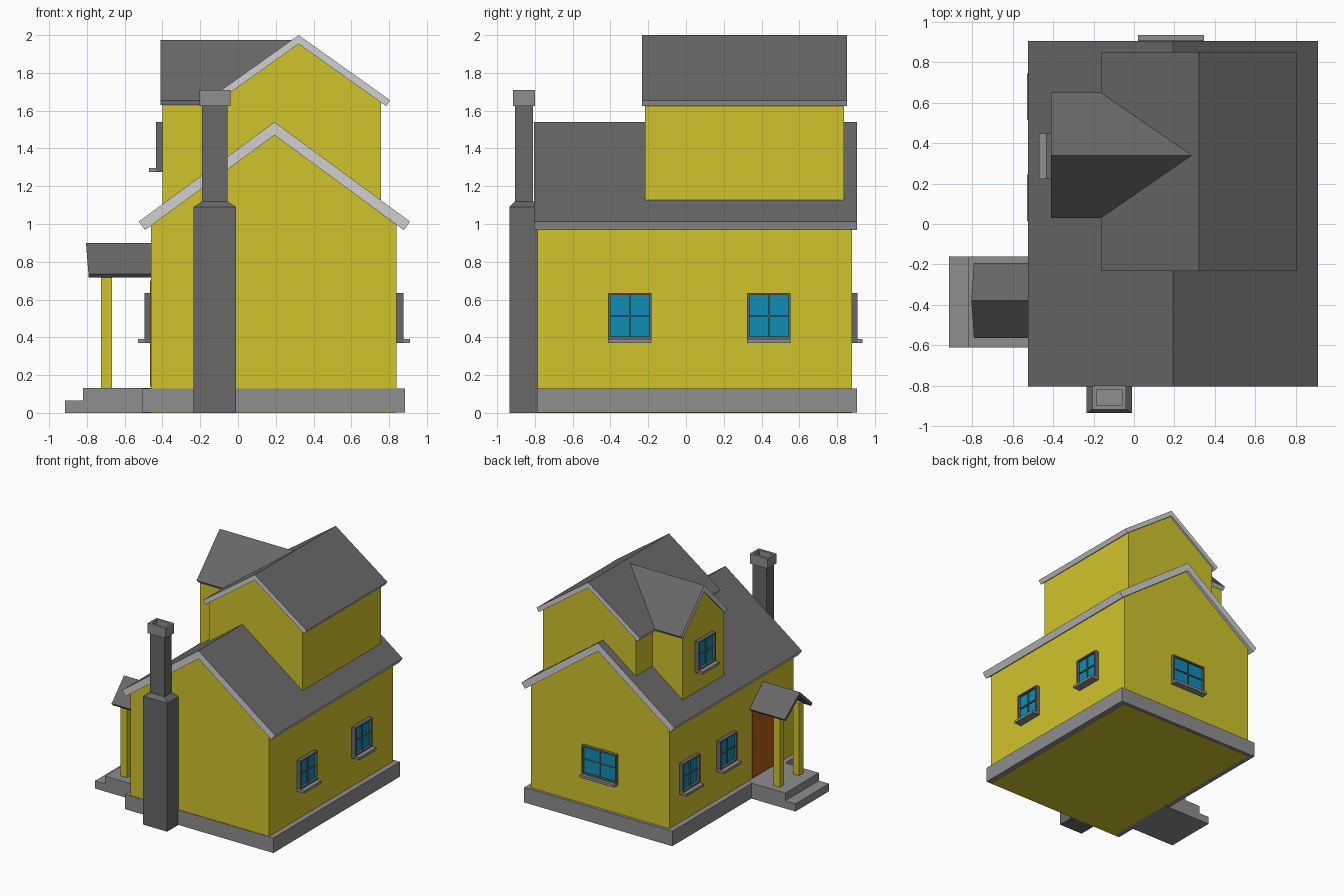
import bpy, bmesh, math

if "Cube" in bpy.data.objects:
    bpy.data.objects.remove(bpy.data.objects["Cube"])


def material(name, rgb):
    m = bpy.data.materials.new(name)
    lin = [((c / 255 + 0.055) / 1.055) ** 2.4 for c in rgb]
    m.diffuse_color = (*lin, 1)
    m.use_nodes = True
    m.node_tree.nodes["Principled BSDF"].inputs["Base Color"].default_value = m.diffuse_color
    return m


YELLOW = material("yellow wall", (208, 196, 44))
ROOF = material("dark grey", (104, 104, 104))
TRIM = material("light grey trim", (208, 208, 208))
STONE = material("mid grey stone", (142, 142, 142))
GLASS = material("blue glass", (14, 141, 180))
DOOR = material("brown door", (176, 94, 14))


def finish(name, bm, mats, rule=None):
    bmesh.ops.recalc_face_normals(bm, faces=bm.faces)
    bm.normal_update()
    if rule:
        for f in bm.faces:
            f.material_index = rule(f)
    me = bpy.data.meshes.new(name)
    bm.to_mesh(me)
    bm.free()
    for m in mats:
        me.materials.append(m)
    ob = bpy.data.objects.new(name, me)
    bpy.context.collection.objects.link(ob)
    return ob


def add_box(bm, x, y, z, mat=0):
    vs = [bm.verts.new((a, b, c)) for c in z for a, b in
          ((x[0], y[0]), (x[1], y[0]), (x[1], y[1]), (x[0], y[1]))]
    quads = [(0, 1, 2, 3), (4, 5, 6, 7)] + [(i, (i + 1) % 4, (i + 1) % 4 + 4, i + 4) for i in range(4)]
    for q in quads:
        bm.faces.new([vs[i] for i in q]).material_index = mat


def box(name, x, y, z, mat):
    bm = bmesh.new()
    add_box(bm, x, y, z)
    return finish(name, bm, [mat])


def prism(name, profile, axis, a, b, mats, rule=None):
    """Extrude a (u, z) profile along x or y from a to b."""
    bm = bmesh.new()
    ends = [[bm.verts.new((p, u, z) if axis == "x" else (u, p, z)) for u, z in profile] for p in (a, b)]
    n = len(profile)
    for e in ends:
        bm.faces.new(e)
    for i in range(n):
        j = (i + 1) % n
        bm.faces.new((ends[0][i], ends[0][j], ends[1][j], ends[1][i]))
    return finish(name, bm, mats, rule)


def gable_roof(name, axis, c, half, ridge, eave, t, a, b, edge):
    """Two sloping slabs of thickness t with square-cut eaves."""
    ang = math.atan2(ridge - eave, half)
    dx, dz = t * math.sin(ang), t * math.cos(ang)
    prof = [(c - half, eave), (c, ridge), (c + half, eave), (c + half - dx, eave - dz),
            (c, ridge - t / math.cos(ang)), (c - half + dx, eave - dz)]
    return prism(name, prof, axis, a, b, [ROOF, edge], lambda f: 0 if f.normal.z > 0.3 else 1)


def gable_walls(name, axis, c, half, base, eave, peak, a, b):
    prof = [(c - half, base), (c + half, base), (c + half, eave), (c, peak), (c - half, eave)]
    return prism(name, prof, axis, a, b, [YELLOW])


def window(name, axis, wall, out, c, width, z0, depth=0.035, sill=0.07):
    """Four-pane window with frame bars, glass and sill on a wall facing out along axis."""
    bm = bmesh.new()
    h, z1, bar = width / 2, z0 + 0.265, 0.012

    def part(u0, u1, za, zb, d, mat):
        n = sorted((wall - out * 0.01, wall + out * d))
        x, y = (n, (u0, u1)) if axis == "x" else ((u0, u1), n)
        add_box(bm, x, y, (za, zb), mat)

    part(c - h + 0.005, c + h - 0.005, z0 + 0.02, z1 - 0.005, depth * 0.4, 1)
    for s in (-1, 1):
        e = c + s * (h - bar / 2)
        part(e - bar / 2, e + bar / 2, z0, z1, depth, 0)
    part(c - h, c + h, z1 - bar, z1, depth, 0)
    part(c - h, c + h, z0 + 0.02, z0 + 0.034, depth, 0)
    zm = (z0 + 0.025 + z1) / 2
    part(c - 0.004, c + 0.004, z0 + 0.02, z1, depth * 0.7, 0)
    part(c - h, c + h, zm - 0.004, zm + 0.004, depth * 0.7, 0)
    part(c - h, c + h, z0, z0 + 0.022, sill, 2)
    return finish(name, bm, [ROOF, GLASS, STONE])


def loft(name, rings, mat):
    """Stack of rectangles (x0, x1, y0, y1, z), capped at both ends."""
    bm = bmesh.new()
    rs = [[bm.verts.new(p) for p in ((a, c, z), (b, c, z), (b, d, z), (a, d, z))]
          for a, b, c, d, z in rings]
    for r, s in zip(rs, rs[1:]):
        for i in range(4):
            j = (i + 1) % 4
            bm.faces.new((r[i], r[j], s[j], s[i]))
    bm.faces.new(rs[0])
    bm.faces.new(rs[-1])
    return finish(name, bm, [mat])


# Ground floor and foundation
gable_walls("main_walls", "y", 0.19, 0.65, 0, 0.995, 1.475, -0.785, 0.88)
box("foundation", (-0.505, 0.885), (-0.79, 0.905), (0.003, 0.13), STONE)
gable_roof("main_roof", "y", 0.193, 0.718, 1.54, 1.013, 0.056, -0.805, 0.905, TRIM)

# Upper floor
gable_walls("upper_walls", "y", 0.321, 0.436, 1.08, 1.645, 1.955, -0.217, 0.836)
gable_roof("upper_roof", "y", 0.321, 0.485, 2.0, 1.655, 0.038, -0.232, 0.852, TRIM)

# Side dormer
gable_walls("dormer_walls", "x", 0.34, 0.275, 1.05, 1.645, 1.925, -0.40, 0.0)
gable_roof("dormer_roof", "x", 0.34, 0.31, 1.975, 1.655, 0.036, -0.41, 0.285, TRIM)

# Windows
for i, y in enumerate((-0.297, 0.439)):
    window(f"right_window_{i + 1}", "x", 0.84, 1, y, 0.23, 0.37)
for i, y in enumerate((0.13, 0.63)):
    window(f"left_window_{i + 1}", "x", -0.46, -1, y, 0.23, 0.37)
window("back_window", "y", 0.88, 1, 0.183, 0.325, 0.37, 0.028, 0.055)
window("dormer_window", "x", -0.40, -1, 0.335, 0.225, 1.275)

# Porch with steps, posts and door
box("porch_platform", (-0.82, -0.46), (-0.61, -0.16), (0, 0.131), STONE)
box("porch_step", (-0.915, -0.815), (-0.61, -0.16), (0, 0.065), STONE)
for i, y in enumerate((-0.51, -0.25)):
    box(f"porch_post_{i + 1}", (-0.725, -0.667), (y - 0.028, y + 0.028), (0.13, 0.745), YELLOW)
porch = gable_roof("porch_roof", "x", -0.378, 0.186, 0.9, 0.735, 0.026, -0.805, -0.45, ROOF)
for v in porch.data.vertices:
    if v.co.x < -0.6:
        v.co.x += (0.9 - v.co.z) * 0.08
box("front_door", (-0.467, -0.455), (-0.545, -0.225), (0.14, 0.70), DOOR)

# Chimney with hollow cap
loft("chimney", [(-0.235, -0.01, -0.935, -0.78, 0), (-0.235, -0.01, -0.935, -0.78, 1.09),
                 (-0.19, -0.055, -0.905, -0.81, 1.12), (-0.19, -0.055, -0.905, -0.81, 1.64)], ROOF)
loft("chimney_cap", [(-0.205, -0.04, -0.917, -0.80, 1.625), (-0.205, -0.04, -0.917, -0.80, 1.71),
                     (-0.185, -0.06, -0.897, -0.82, 1.71), (-0.185, -0.06, -0.897, -0.82, 1.645)], STONE)
